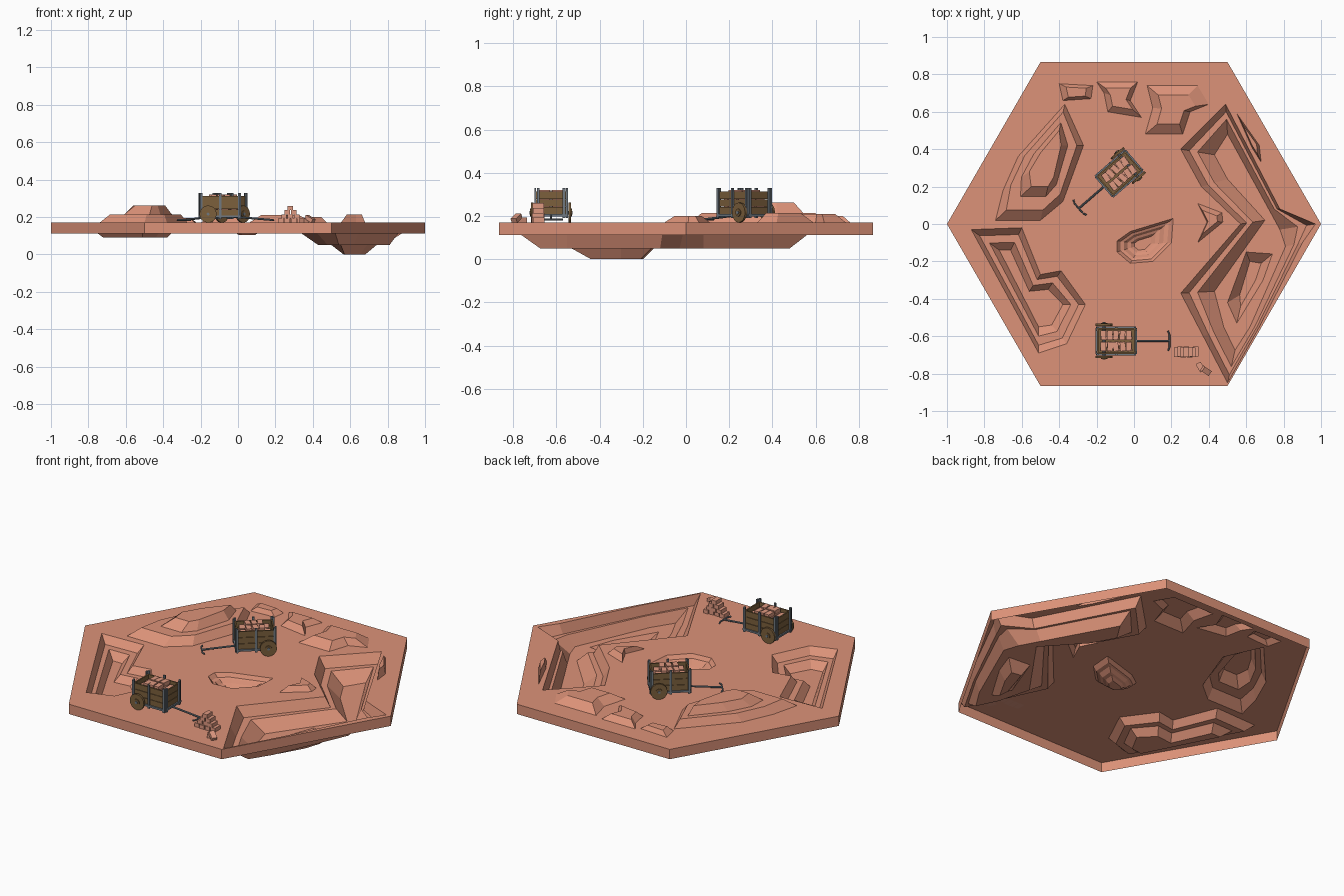
import bpy, bmesh, math, random
from mathutils import Matrix, Vector

if "Cube" in bpy.data.objects:
    bpy.data.objects.remove(bpy.data.objects["Cube"])

random.seed(4)
TOP, RIM = 0.17, 0.112


def material(name, rgb):
    m = bpy.data.materials.new(name)
    m.diffuse_color = (*rgb, 1)
    m.use_nodes = True
    m.node_tree.nodes["Principled BSDF"].inputs["Base Color"].default_value = m.diffuse_color
    return m


CLAY = material("clay", (0.72, 0.29, 0.19))
BRICK = material("brick", (0.74, 0.32, 0.22))
WOOD = material("wood", (0.20, 0.115, 0.045))
IRON = material("iron", (0.16, 0.19, 0.22))


def finish(bm, name, mat, matrix=Matrix()):
    me = bpy.data.meshes.new(name)
    bm.to_mesh(me)
    bm.free()
    me.materials.append(mat)
    ob = bpy.data.objects.new(name, me)
    ob.matrix_world = matrix
    bpy.context.collection.objects.link(ob)
    return ob


def box(bm, loc, size, rot=None):
    m = Matrix.Translation(loc) @ (rot or Matrix()) @ Matrix.Diagonal((*size, 1))
    bmesh.ops.create_cube(bm, size=1, matrix=m)


def rod(bm, a, b, r, n=8):
    a, b = Vector(a), Vector(b)
    d = b - a
    m = Matrix.Translation((a + b) / 2) @ d.to_track_quat('Z', 'Y').to_matrix().to_4x4()
    bmesh.ops.create_cone(bm, cap_ends=True, segments=n, radius1=r, radius2=r,
                          depth=d.length, matrix=m)


# ---------- terrain helpers ----------
def ring(bm, pts, z):
    vs = [bm.verts.new((x, y, z)) for x, y in pts]
    for a, b in zip(vs, vs[1:] + vs[:1]):
        bm.edges.new((a, b))
    return vs


def fill(bm, *rings):
    edges = [bm.edges.get((a, b)) for r in rings for a, b in zip(r, r[1:] + r[:1])]
    bmesh.ops.triangle_fill(bm, edges=edges, use_beauty=True, normal=(0, 0, 1))


def bridge(bm, r0, r1):
    n = len(r0)
    for i in range(n):
        j = (i + 1) % n
        bm.faces.new((r0[i], r0[j], r1[j], r1[i]))


def terraces(bm, first, outer, inner, levels):
    """Step from outline to inner outline; levels are (fraction, height)."""
    prev = first
    for t, z in levels:
        cur = ring(bm, [(a[0] + (b[0] - a[0]) * t, a[1] + (b[1] - a[1]) * t)
                        for a, b in zip(outer, inner)], z)
        bridge(bm, prev, cur)
        prev = cur
    return prev


def shrink(pts, f, shift=(0, 0)):
    cx = sum(p[0] for p in pts) / len(pts) + shift[0]
    cy = sum(p[1] for p in pts) / len(pts) + shift[1]
    return [(cx + (x - cx) * f, cy + (y - cy) * f) for x, y in pts]


# ---------- outlines ----------
hexagon = [(math.cos(k * math.pi / 3), math.sin(k * math.pi / 3)) for k in range(6)]
big_pit = [(.49, .64), (.25, .4), (.36, .2), (.57, 0), (.25, -.37), (.37, -.6),
           (.5, -.85), (.67, -.55), (.9, -.1), (.97, -.0), (.78, .08)]
big_floor = [(.5, .48), (.43, .37), (.5, .24), (.7, .02), (.43, -.36), (.48, -.55),
             (.54, -.675), (.62, -.55), (.81, -.12), (.78, -.03), (.72, .08)]
deep = [(.6, -.15), (.74, -.16), (.69, -.3), (.55, -.53), (.5, -.42)]
deep_floor = [(.62, -.2), (.68, -.21), (.65, -.3), (.57, -.44), (.565, -.38)]
left_pit = [(-.87, -.03), (-.6, -.02), (-.5, -.27), (-.39, -.25), (-.26, -.43),
            (-.36, -.64), (-.51, -.69)]
left_floor = [(-.72, -.14), (-.66, -.14), (-.56, -.36), (-.46, -.35), (-.38, -.43),
              (-.44, -.54), (-.51, -.55)]
hill = [(-.37, .64), (-.27, .42), (-.38, .12), (-.5, .02), (-.74, .02), (-.7, .18), (-.62, .36)]
hill_top = [(-.4, .5), (-.39, .42), (-.43, .25), (-.46, .2), (-.55, .2), (-.56, .28), (-.5, .38)]
mid_pit = [(-.09, -.09), (-.02, -.04), (.21, .03), (.2, -.1), (.1, -.2), (-.02, -.21), (-.09, -.15)]
knolls = [  # outline, height
    ([(-.4, .75), (-.22, .74), (-.23, .67), (-.38, .66)], .195),
    ([(-.2, .76), (.02, .76), (-.02, .66), (.04, .57), (-.14, .6), (-.16, .7)], .2),
    ([(.07, .74), (.34, .74), (.4, .64), (.3, .6), (.26, .48), (.06, .48), (.1, .62)], .21),
    ([(.55, .59), (.67, .42), (.68, .33), (.63, .41)], .215),
    ([(.34, .11), (.47, .06), (.475, .01), (.34, -.1), (.39, .01)], .2)]

# ---------- ground tile: open shell with pits and hills ----------
bm = bmesh.new()
edge = ring(bm, hexagon, TOP)
starts = [ring(bm, p, TOP) for p in [big_pit, left_pit, hill, mid_pit] + [k[0] for k in knolls]]
fill(bm, edge, *starts)
bridge(bm, edge, ring(bm, hexagon, RIM))

floor = terraces(bm, starts[0], big_pit, big_floor, [(.25, .112), (.5, .112), (1, .05)])
hole = ring(bm, deep, .05)
fill(bm, floor, hole)
fill(bm, terraces(bm, hole, deep, deep_floor, [(1, 0)]))

fill(bm, terraces(bm, starts[1], left_pit, left_floor, [(.3, .13), (.65, .13), (1, .09)]))
fill(bm, terraces(bm, starts[2], hill, hill_top, [(.3, .215), (.7, .215), (1, .262)]))
fill(bm, terraces(bm, starts[3], mid_pit, shrink(mid_pit, .3),
                  [(.2, .148), (.4, .143), (.6, .125), (.8, .12), (1, .105)]))
for (pts, h), s in zip(knolls, starts[4:]):
    fill(bm, terraces(bm, s, pts, shrink(pts, .6), [(1, h)]))
bmesh.ops.recalc_face_normals(bm, faces=bm.faces)
if max(bm.faces, key=lambda f: abs(f.normal.z) * f.calc_area()).normal.z < 0:
    bmesh.ops.reverse_faces(bm, faces=bm.faces)
finish(bm, "ground_tile", CLAY)


# ---------- hand carts ----------
def cart(name, loc, angle, tilt=0):
    M = (Matrix.Translation(loc) @ Matrix.Rotation(math.radians(angle), 4, 'Z')
         @ Matrix.Rotation(math.radians(tilt), 4, 'Y'))
    # planked tray
    bm = bmesh.new()
    box(bm, (0, 0, .04), (.2, .136, .01))
    for k in range(3):
        z = .054 + k * .036
        for s in (-1, 1):
            box(bm, (0, s * .066, z), (.204, .008, .034))
            box(bm, (s * .099, 0, z), (.008, .126, .034))
    finish(bm, name + "_tray", WOOD, M)
    # iron posts, rails, axle and pull handle
    bm = bmesh.new()
    for s in (-1, 1):
        for x in (-.1, 0, .1):
            box(bm, (x, s * .073, .09), (.012, .009, .14))
        for y in (-.06, .06):
            box(bm, (s * .107, y, .09), (.009, .012, .14))
        box(bm, (0, s * .073, .034), (.214, .01, .011))
        box(bm, (s * .106, 0, .034), (.01, .14, .011))
        rod(bm, (.285, 0, .014), (.285, s * .035, .014), .0045)
        rod(bm, (.285, s * .035, .014), (.276, s * .054, .014), .0045)
    rod(bm, (-.065, -.1, .046), (-.065, .1, .046), .008)
    rod(bm, (.07, 0, .032), (.285, 0, .014), .0055)
    finish(bm, name + "_frame", IRON, M)
    # wheels with a raised hub
    bm = bmesh.new()
    for s in (-1, 1):
        rod(bm, (-.065, s * .08, .046), (-.065, s * .092, .046), .046, 16)
        rod(bm, (-.065, s * .092, .046), (-.065, s * .097, .046), .018, 10)
    finish(bm, name + "_wheels", WOOD, M)
    # brick load
    bm = bmesh.new()
    for z, cols in ((.065, 5), (.09, 5), (.115, 5), (.14, 3)):
        for c in range(cols):
            for y in (-.03, .03):
                r = Matrix.Rotation(random.uniform(-.15, .15), 4, 'Z')
                x = (c - (cols - 1) / 2) * .034 + random.uniform(-.003, .003)
                box(bm, (x, y, z), (.029, .05, .022), r)
    finish(bm, name + "_bricks", BRICK, M)


cart("front_cart", (-.095, -.625, TOP), 0)
cart("back_cart", (-.08, .27, TOP), 221)

# ---------- stacked and loose bricks ----------
bm = bmesh.new()
for row in range(4):
    for i in range(4 - row):
        x = .28 + (i - (3 - row) / 2) * .034
        box(bm, (x, -.685 + random.uniform(-.004, .004), TOP + .011 + row * .0225),
            (.029, .052, .022))
box(bm, (.355, -.765, TOP + .011), (.03, .05, .022), Matrix.Rotation(.5, 4, 'Z'))
box(bm, (.385, -.785, TOP + .02), (.03, .05, .022),
    Matrix.Rotation(1.0, 4, 'Z') @ Matrix.Rotation(.5, 4, 'X'))
finish(bm, "brick_pile", BRICK)
